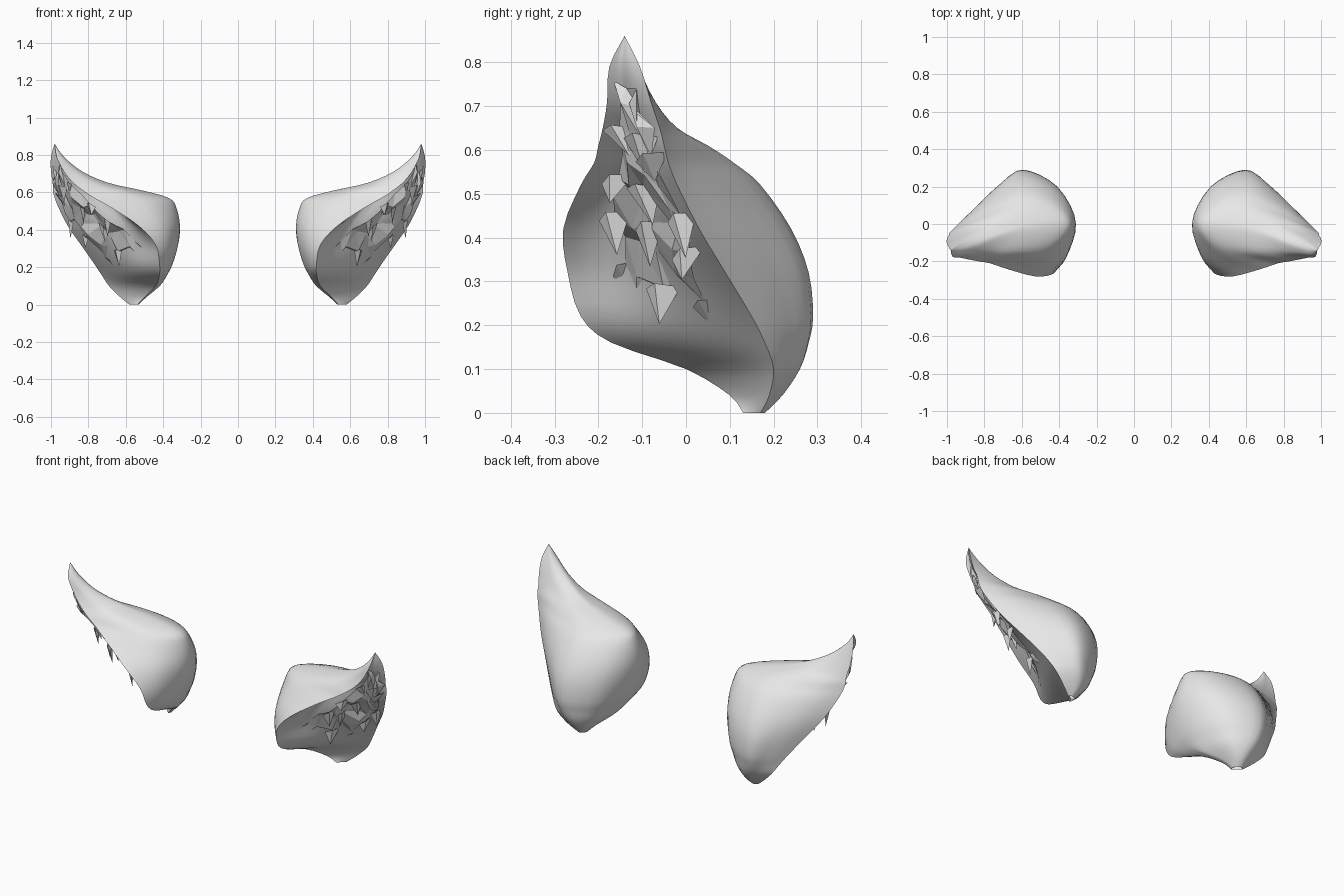
import bpy, math, random
from mathutils import Vector

cube = bpy.data.objects.get("Cube")
if cube:
    bpy.data.objects.remove(cube, do_unlink=True)

grey = bpy.data.materials.new("light grey")
grey.use_nodes = True
grey.diffuse_color = (0.8, 0.8, 0.8, 1)
grey.node_tree.nodes["Principled BSDF"].inputs["Base Color"].default_value = grey.diffuse_color

# Ear slices, bottom to tip: height, front rim, innermost point, rearmost point, back rim
SLICES = [
    (0.00, .54, .13, .53, .15, .56, .18, .58, .17),
    (0.04, .50, .10, .49, .13, .55, .22, .63, .19),
    (0.10, .44, .00, .42, .06, .56, .26, .69, .20),
    (0.16, .42, -.17, .38, .03, .58, .28, .73, .18),
    (0.22, .42, -.24, .35, .02, .59, .29, .77, .15),
    (0.32, .44, -.27, .32, .01, .60, .28, .84, .09),
    (0.42, .53, -.28, .31, .00, .60, .24, .91, .03),
    (0.52, .68, -.24, .33, -.01, .60, .17, .96, -.02),
    (0.57, .77, -.21, .37, -.02, .61, .11, .98, -.04),
    (0.61, .83, -.20, .51, -.03, .68, .05, .99, -.05),
    (0.65, .88, -.19, .69, -.06, .79, -.02, .99, -.06),
    (0.71, .93, -.18, .83, -.11, .89, -.07, 1.0, -.08),
    (0.79, .97, -.175, .93, -.14, .95, -.11, 1.0, -.105),
    (0.86, .98, -.14, .98, -.14, .98, -.14, .98, -.14),
]


def spline(points, steps):
    """Smooth curve through all the points."""
    result = []
    last = len(points) - 1
    for i in range(last):
        a, b = points[max(i - 1, 0)], points[i]
        c, d = points[i + 1], points[min(i + 2, last)]
        for s in range(steps):
            t = s / steps
            result.append(0.5 * (2 * b + (c - a) * t + (2 * a - 5 * b + 4 * c - d) * t * t
                                 + (3 * b - a - 3 * c + d) * t ** 3))
    return result + [points[-1]]


def bend(a, b, corner, amount):
    """Midpoint of a and b, pulled towards a corner."""
    return a.lerp(b, 0.5).lerp(corner, amount)


def section(z, fx, fy, ix, iy, rx, ry, bx, by):
    """U-shaped cross-section from the front rim round to the back rim."""
    front, inner = Vector((fx, fy, z)), Vector((ix, iy, z))
    rear, back = Vector((rx, ry, z)), Vector((bx, by, z))
    return [front, bend(front, inner, Vector((ix, fy, z)), 0.33), inner,
            bend(inner, rear, Vector((ix, ry, z)), 0.38), rear,
            bend(rear, back, Vector((bx, ry, z)), 0.13), back]


def lining_section(points):
    """Shallow cross-section that closes the mouth of the ear."""
    front, inner, back = points[0], points[2], points[-1]
    recess = min(max(front.z - 0.2, 0) * 0.9, 0.25)
    return [back, front.lerp(back, 0.65).lerp(inner, recess * 0.4),
            front.lerp(back, 0.3).lerp(inner, recess), front]


def grid(rows):
    """Vertices and quads of a sheet given as rows of points."""
    n = len(rows[0])
    faces = [(i * n + j, i * n + n + j, i * n + n + j + 1, i * n + j + 1)
             for i in range(len(rows) - 1) for j in range(n - 1)]
    return [p for row in rows for p in row], faces


def loft(sections):
    """Smooth sheet through cross-sections."""
    columns = zip(*[spline(s, 4) for s in sections])
    return grid(list(zip(*[spline(list(c), 3) for c in columns])))


def make_object(name, verts, faces, side, smooth):
    """Add a mesh, reflected for the right side."""
    if side < 0:
        faces = [tuple(reversed(f)) for f in faces]
    mesh = bpy.data.meshes.new(name)
    mesh.from_pydata([(v.x * side, v.y, v.z) for v in verts], [], faces)
    mesh.validate()
    mesh.materials.append(grey)
    obj = bpy.data.objects.new(name, mesh)
    bpy.context.collection.objects.link(obj)
    if smooth:
        bpy.ops.object.select_all(action='DESELECT')
        obj.select_set(True)
        bpy.context.view_layer.objects.active = obj
        bpy.ops.object.shade_smooth_by_angle(angle=math.radians(50))


# Cupped outer shell and the lining across its mouth
outlines = [section(*s) for s in SLICES]
shell = loft(outlines)
lining = loft([lining_section(o) for o in outlines])

# Ragged fur sheet lying in the mouth
random.seed(4)
front_line = spline([Vector(p) for p in ((.96, -.15, .77), (.85, -.15, .60),
                                         (.68, -.16, .46), (.50, -.15, .30))], 3)
back_line = spline([Vector(p) for p in ((.99, -.10, .69), (.93, -.04, .50),
                                        (.82, .02, .37), (.67, .06, .23))], 3)


def jitter(size):
    return Vector([random.uniform(-size, size) for _ in range(3)])


fur_rows = [[b.lerp(f, k / 4) + jitter(0.02) for k in range(5)]
            for f, b in zip(front_line, back_line)]
fur_verts, quads = grid(fur_rows[::-1])
fur = (fur_verts, [t for a, b, c, d in quads for t in ((a, b, c), (a, c, d))])

# Pointed locks of fur, hanging down
lock_verts, lock_faces = [], []
for row in fur_rows[2::2]:
    for root in row[::2]:
        tip = root + Vector((-0.02, 0, -0.07)) + jitter(0.025)
        wide = Vector((0.02, 0.03, 0.01)) + jitter(0.01)
        start = len(lock_verts)
        lock_verts += [root - wide, root + wide, root + Vector((0.015, -0.02, 0.01)), tip]
        lock_faces += [(start, start + 3, start + 2), (start + 1, start + 2, start + 3),
                       (start, start + 1, start + 3)]

for side, label in ((1, "left"), (-1, "right")):
    make_object(label + "_ear_shell", *shell, side, True)
    make_object(label + "_ear_lining", *lining, side, True)
    make_object(label + "_ear_fur_sheet", *fur, side, False)
    make_object(label + "_ear_fur_locks", lock_verts, lock_faces, side, False)
